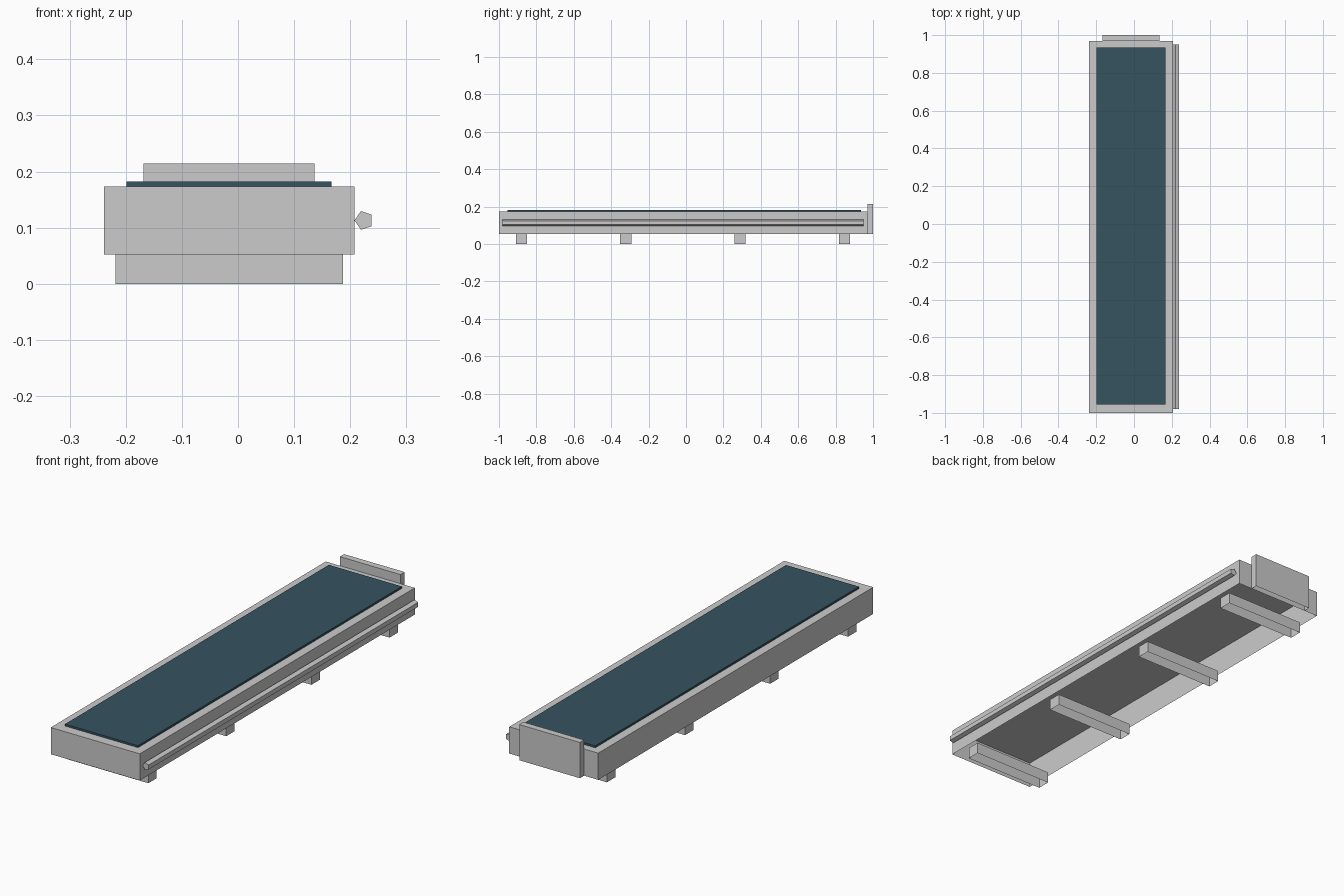
import bpy, bmesh, math

if "Cube" in bpy.data.objects:
    bpy.data.objects.remove(bpy.data.objects["Cube"])


def material(name, rgb):
    m = bpy.data.materials.new(name)
    m.diffuse_color = (*rgb, 1)
    m.use_nodes = True
    m.node_tree.nodes["Principled BSDF"].inputs["Base Color"].default_value = m.diffuse_color
    return m


GREY = material("light grey", (0.6, 0.6, 0.6))
BLUE = material("dark teal", (0.036, 0.088, 0.118))


def finish(name, bm, mat):
    me = bpy.data.meshes.new(name)
    bm.to_mesh(me)
    bm.free()
    me.materials.append(mat)
    ob = bpy.data.objects.new(name, me)
    bpy.context.collection.objects.link(ob)
    return ob


def shell(name, x, y, z, mat):
    """Sheet-metal box, open underneath, from (min, max) ranges."""
    bm = bmesh.new()
    bmesh.ops.create_cube(bm, size=1)
    for v in bm.verts:
        v.co = [r[0] if c < 0 else r[1] for c, r in zip(v.co, (x, y, z))]
    bottom = [f for f in bm.faces if f.normal.z < -0.5]
    bmesh.ops.delete(bm, geom=bottom, context='FACES_ONLY')
    return finish(name, bm, mat)


# Long housing and the belt lying on it
shell("housing", (-0.239, 0.2075), (-1.0, 0.97), (0.052, 0.173), GREY)
shell("belt", (-0.199, 0.167), (-0.955, 0.935), (0.173, 0.182), BLUE)

# Upright plate on the back end
shell("end_plate", (-0.168, 0.136), (0.97, 1.0), (0.052, 0.214), GREY)

# Cross feet
for i, y in enumerate((-0.88, -0.322, 0.288, 0.848)):
    shell(f"cross_foot_{i + 1}", (-0.218, 0.1875), (y - 0.03, y + 0.03), (0, 0.052), GREY)

# Five-sided rail along the right side, one edge pointing at the housing
bm = bmesh.new()
rings = []
for y in (-0.98, 0.95):
    ring = []
    for k in range(5):
        a = math.pi + k * math.tau / 5
        ring.append(bm.verts.new((0.2245 + 0.017 * math.cos(a), y, 0.113 + 0.0175 * math.sin(a))))
    rings.append(ring)
for k in range(5):
    n = (k + 1) % 5
    bm.faces.new((rings[0][k], rings[0][n], rings[1][n], rings[1][k]))
for ring in rings:
    bm.faces.new(ring)
bmesh.ops.recalc_face_normals(bm, faces=bm.faces)
finish("side_rail", bm, GREY)
